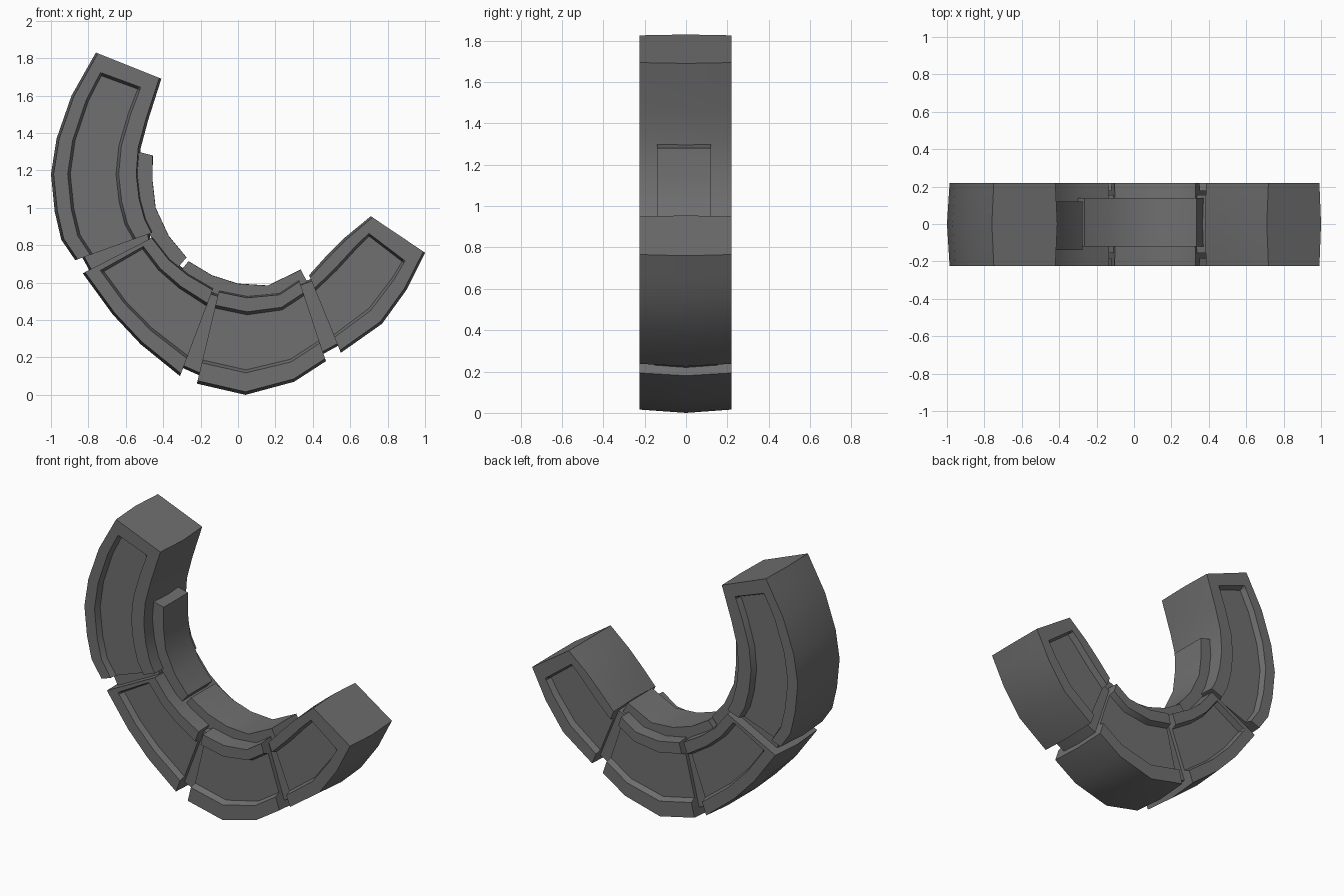
import bpy, bmesh, math
from mathutils import Vector

cube = bpy.data.objects.get("Cube")
if cube:
    bpy.data.objects.remove(cube)

# Single stone colour
stone = bpy.data.materials.new("dark_grey_stone")
stone.use_nodes = True
colour = (0.16, 0.16, 0.16, 1)
stone.diffuse_color = colour
bsdf = stone.node_tree.nodes["Principled BSDF"]
bsdf.inputs["Base Color"].default_value = colour
bsdf.inputs["Roughness"].default_value = 0.9


def section(pair, front, back, rims, depth, edge):
    """Cross-section from outer to inner point, with recessed panels on both faces."""
    ox, oz, ix, iz = pair
    outer, inner = Vector((ox, 0, oz)), Vector((ix, 0, iz))
    a, b = rims
    steps = [(edge, 0), (a, 0), (a + 0.03, depth),
             (1 - b - 0.03, depth), (1 - b, 0), (1 - edge, 0)]

    def side(y, sign):
        return [outer.lerp(inner, t) + Vector((0, y + sign * d, 0)) for t, d in steps]

    return [outer] + side(front, 1) + [inner] + side(back, -1)[::-1]


def loft(name, stations, front, back, rims=(0.2, 0.2), edge=0.03):
    """Skin sections made from (pair, depth) stations and close both ends."""
    bm = bmesh.new()
    rings = [[bm.verts.new(p) for p in section(pair, front, back, rims, depth, edge)]
             for pair, depth in stations]
    n = len(rings[0])
    for r, s in zip(rings, rings[1:]):
        for i in range(n):
            j = (i + 1) % n
            bm.faces.new((r[i], r[j], s[j], s[i]))
    m = n // 2
    for r in (rings[0], rings[-1]):
        bm.faces.new((r[0], r[1], r[n - 1]))
        for i in range(1, m - 1):
            bm.faces.new((r[i], r[i + 1], r[n - i - 1], r[n - i]))
        bm.faces.new((r[m - 1], r[m], r[m + 1]))
    bmesh.ops.recalc_face_normals(bm, faces=bm.faces)
    mesh = bpy.data.meshes.new(name)
    bm.to_mesh(mesh)
    bm.free()
    mesh.materials.append(stone)
    obj = bpy.data.objects.new(name, mesh)
    bpy.context.collection.objects.link(obj)
    bpy.ops.object.select_all(action='DESELECT')
    obj.select_set(True)
    bpy.context.view_layer.objects.active = obj
    bpy.ops.object.shade_smooth_by_angle(angle=math.radians(30))
    return obj


def mix(p, q, t):
    return tuple(u + (v - u) * t for u, v in zip(p, q))


def block(name, pairs, rims, close_start=0, close_end=0, depth=0.04):
    """Ring block; a closed end gets a rim across the given share of its last span."""
    st = [(p, depth) for p in pairs]
    if close_end:
        p, q = pairs[-1], pairs[-2]
        st[-1:] = [(mix(p, q, close_end + 0.06), depth), (mix(p, q, close_end), 0), (p, 0)]
    if close_start:
        p, q = pairs[0], pairs[1]
        st[:1] = [(p, 0), (mix(p, q, close_start), 0), (mix(p, q, close_start + 0.06), depth)]
    loft(name, st, -0.225, 0.22, rims)


# Outer and inner outline points of each block: (outer x, outer z, inner x, inner z)
upper = [(-.76, 1.83, -.41, 1.69), (-.89, 1.6, -.48, 1.47), (-.97, 1.37, -.52, 1.32),
         (-1, 1.18, -.53, 1.18), (-.98, .98, -.515, 1.05), (-.945, .83, -.485, .94),
         (-.87, .72, -.45, .87)]
left = [(-.83, .65, -.45, .845), (-.67, .43, -.36, .73), (-.52, .27, -.26, .65),
        (-.31, .1, -.13, .575)]
bottom = [(-.22, .06, -.1, .565), (.04, 0, .05, .535), (.3, .07, .22, .55),
          (.47, .18, .325, .62)]
right = [(.55, .225, .38, .64), (.77, .38, .47, .74), (.9, .56, .57, .84),
         (1, .76, .71, .955)]

block("upper_block", upper, (0.19, 0.23), close_start=0.35)
block("left_block", left, (0.2, 0.18), close_start=0.12)
block("bottom_block", bottom, (0.22, 0.17))
block("right_block", right, (0.2, 0.17), close_end=0.45)

# Core that shows in the joints between blocks
inset = []
for ox, oz, ix, iz in upper[1:] + left + bottom + right[:-1]:
    o, i = (ox, oz), (ix, iz)
    inset.append((mix(o, i, 0.09) + mix(o, i, 0.95), 0))
loft("joint_core", inset, -0.155, 0.155)


# Thin lining along the inside of the arc, cracked into two lengths
def lining(name, points, front, back):
    centre = Vector((.08, 1.15))
    st = []
    for p in points:
        o = Vector(p) + (Vector(p) - centre).normalized() * 0.09
        st.append(((o.x, o.y, *p), 0))
    loft(name, st, front, back, edge=0.01)


lining("upper_lining", [(-.455, 1.28), (-.457, 1.15), (-.44, 1.0), (-.37, .85), (-.275, .735)],
       -0.14, 0.12)
lining("lower_lining", [(-.265, .715), (-.14, .64), (0, .595), (.16, .585), (.335, .67)],
       -0.12, 0.14)
